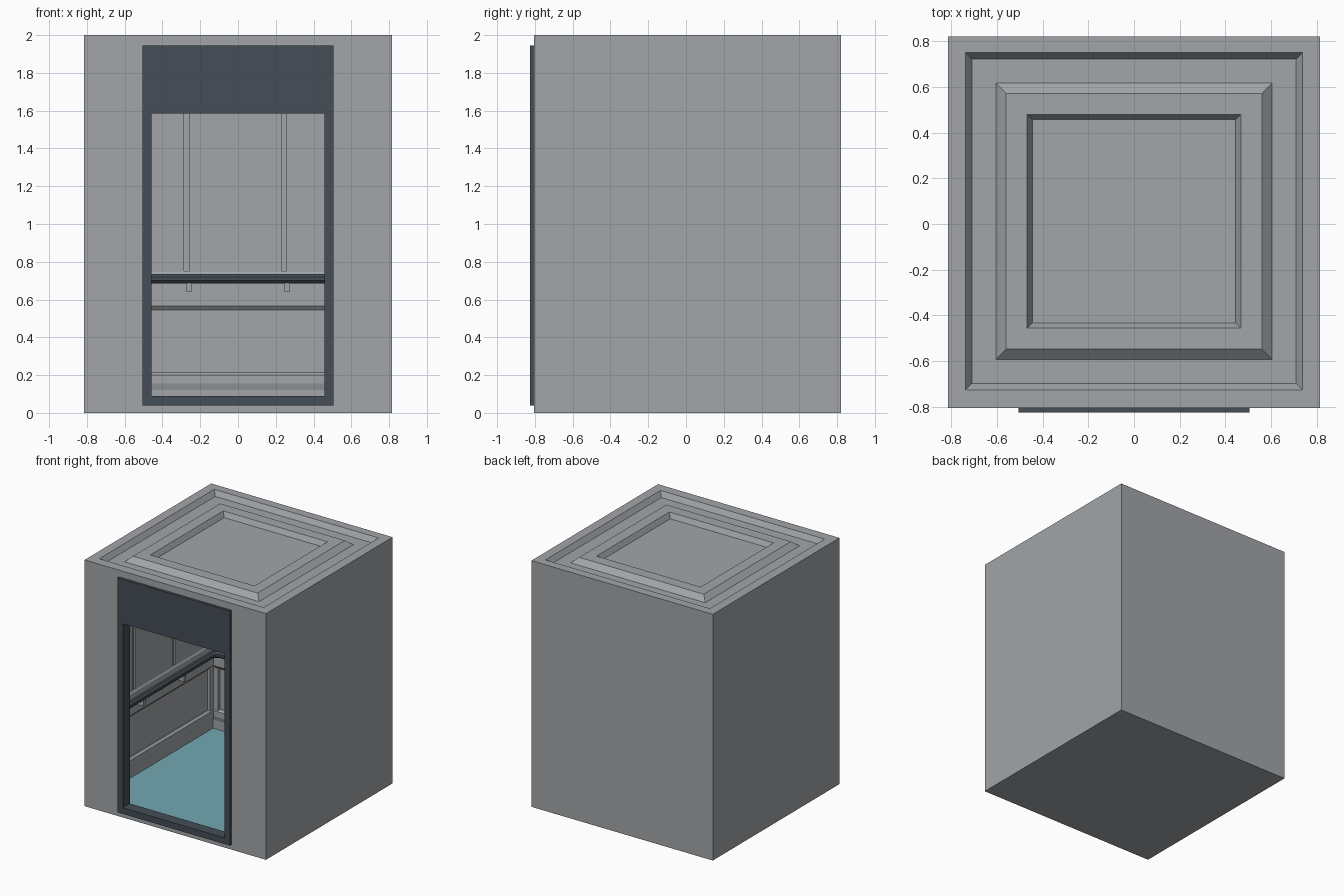
import bpy, bmesh, math
from mathutils import Matrix, Vector

if "Cube" in bpy.data.objects:
    bpy.data.objects.remove(bpy.data.objects["Cube"])


def mat(name, rgb):
    m = bpy.data.materials.new(name)
    m.diffuse_color = (*rgb, 1)
    m.use_nodes = True
    m.node_tree.nodes["Principled BSDF"].inputs["Base Color"].default_value = m.diffuse_color
    return m


GREY = mat("wall grey", (0.36, 0.375, 0.395))
DARK = mat("dark slate", (0.058, 0.075, 0.093))
TEAL = mat("teal floor", (0.17, 0.39, 0.45))


def make(name, bm, material):
    bmesh.ops.recalc_face_normals(bm, faces=bm.faces)
    me = bpy.data.meshes.new(name)
    bm.to_mesh(me)
    bm.free()
    me.materials.append(material)
    ob = bpy.data.objects.new(name, me)
    bpy.context.collection.objects.link(ob)
    return ob


def add_box(bm, lo, hi):
    lo, hi = Vector(lo), Vector(hi)
    m = Matrix.Translation((lo + hi) / 2) @ Matrix.Diagonal((*(hi - lo), 1))
    bmesh.ops.create_cube(bm, size=1, matrix=m)


def boxes(name, spans, material):
    bm = bmesh.new()
    for lo, hi in spans:
        add_box(bm, lo, hi)
    return make(name, bm, material)


def loft(name, rings, material):
    """Stack of rectangles (half x, y min, y max, z), capped at both ends."""
    bm = bmesh.new()
    prev = first = None
    for hx, y0, y1, z in rings:
        cur = [bm.verts.new((x, y, z)) for x, y in ((-hx, y0), (hx, y0), (hx, y1), (-hx, y1))]
        if prev:
            for i in range(4):
                j = (i + 1) % 4
                bm.faces.new((prev[i], prev[j], cur[j], cur[i]))
        first = first or cur
        prev = cur
    bm.faces.new(first)
    bm.faces.new(prev)
    return make(name, bm, material)


def coffers(drop):
    """Concentric steps of the roof, reused lower down for the ceiling."""
    steps = [(0.738, 2.0), (0.71, 1.96), (0.605, 1.96), (0.56, 2.0), (0.468, 2.0), (0.445, 1.96)]
    return [(h, 0.012 - h, 0.012 + h, z - drop) for h, z in steps]


# Cabin shell: outer block, hollowed out, with a doorway
shell = loft("cabin_shell", [(0.815, -0.805, 0.82, 0), (0.815, -0.805, 0.82, 2)] + coffers(0), GREY)
hollow = loft("hollow_cutter", [(0.77, -0.745, 0.775, 0.045), (0.77, -0.745, 0.775, 1.94)]
              + coffers(0.06), GREY)
doorway = boxes("doorway_cutter", [((-0.48, -0.9, 0.065), (0.48, -0.7, 1.61))], GREY)
for cutter in (hollow, doorway):
    mod = shell.modifiers.new("cut", "BOOLEAN")
    mod.operation = "DIFFERENCE"
    mod.solver = "EXACT"
    mod.object = cutter
bpy.context.view_layer.update()
dg = bpy.context.evaluated_depsgraph_get()
cut_mesh = bpy.data.meshes.new_from_object(shell.evaluated_get(dg))
shell.modifiers.clear()
shell.data = cut_mesh
for cutter in (hollow, doorway):
    bpy.data.objects.remove(cutter)

# Floor covering
boxes("floor_covering", [((-0.77, -0.745, 0.043), (0.77, 0.775, 0.05))], TEAL)

# Door frame with deep jambs, sill and tall header
F, B = -0.825, -0.735
boxes("door_frame", [
    ((-0.505, F, 0.04), (-0.458, B, 1.585)),
    ((0.458, F, 0.04), (0.505, B, 1.585)),
    ((-0.458, F, 0.04), (0.458, B, 0.09)),
    ((-0.505, F, 1.585), (0.505, -0.795, 1.945)),
    ((-0.49, -0.796, 1.585), (0.49, B, 1.64)),
], DARK)

# Wall linings, built along x with depth going towards -y, then turned into place
BASE = [(0, 0.05), (0.012, 0.05), (0.012, 0.12), (0.022, 0.155), (0.022, 0.2), (0.006, 0.215), (0, 0.215)]
DADO = [(0, 0.545), (0.006, 0.545), (0.022, 0.565), (0.022, 0.735), (0.012, 0.75), (0, 0.75)]


def lining(name, half, matrix):
    bm = bmesh.new()
    # skirting and dado mouldings
    for profile in (BASE, DADO):
        ends = [[bm.verts.new((u, -d, z)) for d, z in profile] for u in (-half, half)]
        n = len(profile)
        for i in range(n):
            j = (i + 1) % n
            bm.faces.new((ends[0][i], ends[0][j], ends[1][j], ends[1][i]))
        bm.faces.new(ends[0])
        bm.faces.new(ends[1])
    # corner stiles of the lower recessed panel
    for s in (-1, 1):
        u = sorted((s * half, s * (half - 0.065)))
        add_box(bm, (u[0], -0.022, 0.21), (u[1], 0, 0.55))
    # three upper panels with narrow grooves between
    for a, b in ((-half, -0.287), (-0.257, 0.23), (0.257, half)):
        add_box(bm, (a, -0.014, 0.745), (b, 0, 1.935))
    # handrail brackets
    for s in (-0.26, 0.26):
        add_box(bm, (s - 0.0125, -0.1, 0.64), (s + 0.0125, 0, 0.665))
        add_box(bm, (s - 0.0125, -0.1, 0.66), (s + 0.0125, -0.075, 0.7))
    bm.transform(matrix)
    make(name, bm, GREY)


lining("back_lining", 0.77, Matrix.Translation((0, 0.775, 0)))
lining("left_lining", 0.76, Matrix.Translation((-0.77, 0.015, 0)) @ Matrix.Rotation(math.pi / 2, 4, "Z"))
lining("right_lining", 0.76, Matrix.Translation((0.77, 0.015, 0)) @ Matrix.Rotation(-math.pi / 2, 4, "Z"))

# Handrail: octagonal bar swept round three walls with rounded corners
R, X, Y = 0.06, 0.685, 0.688
path = [(-X, -0.66)]
path += [(-X + R - R * math.cos(t), Y - R + R * math.sin(t)) for t in (i * math.pi / 12 for i in range(7))]
path += [(-x, y) for x, y in reversed(path)]
bm = bmesh.new()
prev = None
for k, p in enumerate(path):
    a, b = Vector(path[max(k - 1, 0)]), Vector(path[min(k + 1, len(path) - 1)])
    t = (b - a).normalized()
    ring = []
    for i in range(8):
        ang = (i + 0.5) * math.pi / 4
        r = 0.027
        ring.append(bm.verts.new((p[0] - t.y * r * math.cos(ang), p[1] + t.x * r * math.cos(ang),
                                  0.71 + r * math.sin(ang))))
    if prev:
        for i in range(8):
            j = (i + 1) % 8
            bm.faces.new((prev[i], prev[j], ring[j], ring[i]))
    else:
        bm.faces.new(ring)
    prev = ring
bm.faces.new(prev)
make("handrail", bm, DARK)
